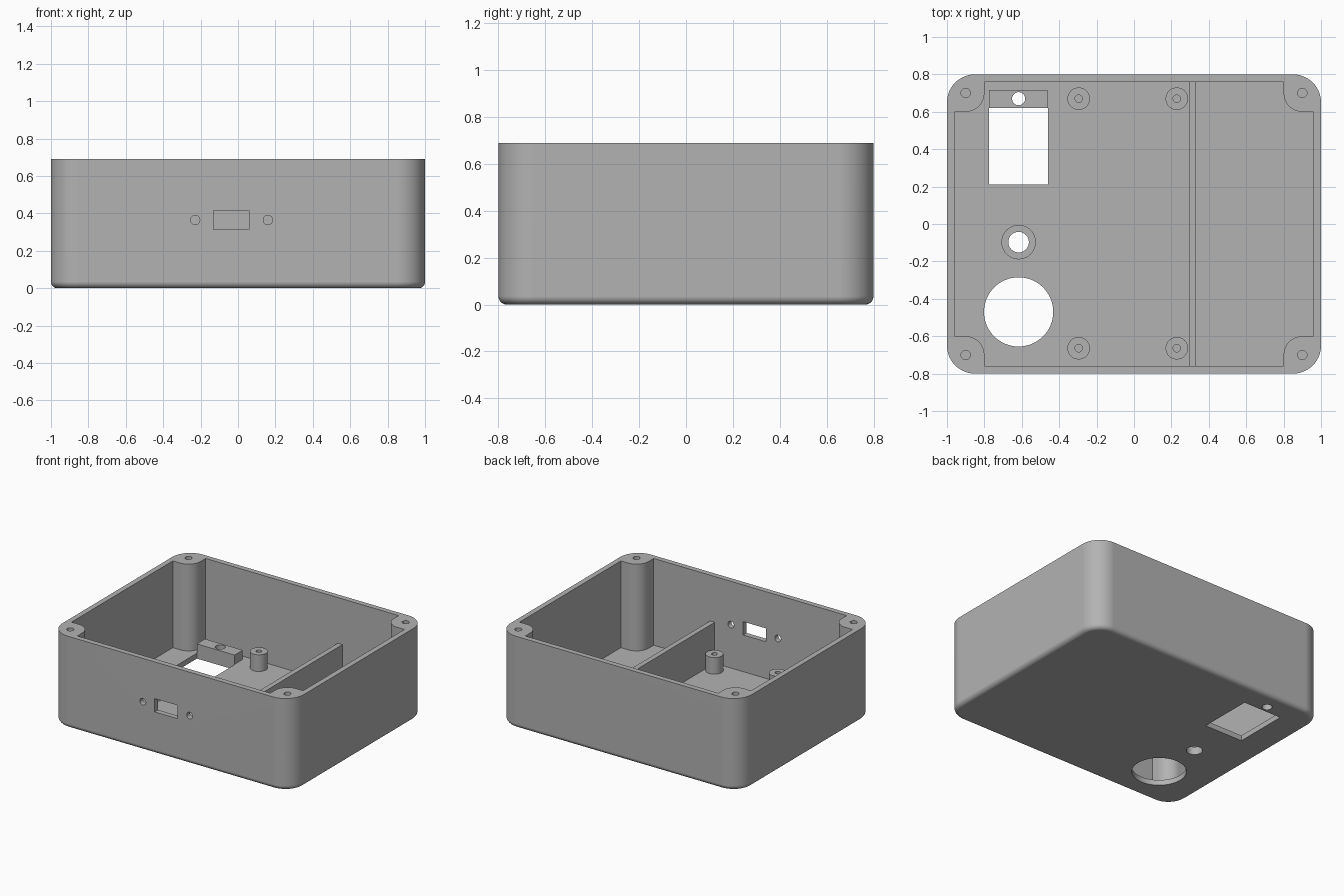
import bpy, bmesh, math
from mathutils import Matrix

cube = bpy.data.objects.get("Cube")
if cube:
    bpy.data.objects.remove(cube, do_unlink=True)

# Main dimensions
HX, HY, HEIGHT = 1.0, 0.8, 0.69
WALL, FLOOR, CORNER, FILLET = 0.04, 0.04, 0.15, 0.035
BOSS_X, BOSS_Y, BOSS_R = 0.9, 0.7, 0.1

grey = bpy.data.materials.new("Plain grey")
grey.use_nodes = True
grey.diffuse_color = (0.45, 0.45, 0.45, 1)
grey.node_tree.nodes["Principled BSDF"].inputs["Base Color"].default_value = grey.diffuse_color


def arc(cx, cy, r, a0, a1, n):
    angles = [math.radians(a0 + (a1 - a0) * i / n) for i in range(n + 1)]
    return [(cx + r * math.cos(a), cy + r * math.sin(a)) for a in angles]


def circle(cx, cy, r, n=40):
    return arc(cx, cy, r, 0, 360, n)[:-1]


def rect(x0, x1, y0, y1):
    return [(x0, y0), (x1, y0), (x1, y1), (x0, y1)]


def mirror_corner(quarter):
    """Repeat a counter-clockwise corner outline in all four quadrants."""
    flipped = quarter[::-1]
    return (quarter + [(-x, y) for x, y in flipped]
            + [(-x, -y) for x, y in quarter] + [(x, -y) for x, y in flipped])


def prism(name, outline, z0, z1, fillet=0, facing_front=False):
    bm = bmesh.new()
    base = bm.faces.new([bm.verts.new((x, y, z0)) for x, y in outline])
    top = bmesh.ops.extrude_face_region(bm, geom=[base])["geom"]
    bmesh.ops.translate(bm, vec=(0, 0, z1 - z0),
                        verts=[v for v in top if isinstance(v, bmesh.types.BMVert)])
    if fillet:
        rim = [e for e in bm.edges if all(abs(v.co.z - z0) < 1e-5 for v in e.verts)]
        bmesh.ops.bevel(bm, geom=rim, offset=fillet, segments=6, profile=0.5, affect='EDGES')
    if facing_front:
        bmesh.ops.transform(bm, matrix=Matrix.Rotation(math.pi / 2, 4, 'X'), verts=bm.verts)
    bmesh.ops.recalc_face_normals(bm, faces=bm.faces)
    mesh = bpy.data.meshes.new(name)
    bm.to_mesh(mesh)
    bm.free()
    mesh.materials.append(grey)
    obj = bpy.data.objects.new(name, mesh)
    bpy.context.collection.objects.link(obj)
    return obj


def cut(obj, outline, z0, z1, facing_front=False):
    cutter = prism("cutter", outline, z0, z1, facing_front=facing_front)
    cutter.hide_render = True
    mod = obj.modifiers.new("cut", 'BOOLEAN')
    mod.operation, mod.solver, mod.object = 'DIFFERENCE', 'EXACT', cutter
    bpy.context.view_layer.update()
    graph = bpy.context.evaluated_depsgraph_get()
    result = bpy.data.meshes.new_from_object(obj.evaluated_get(graph))
    obj.modifiers.clear()
    obj.data = result
    bpy.data.objects.remove(cutter, do_unlink=True)


def finish(obj):
    bpy.ops.object.select_all(action='DESELECT')
    obj.select_set(True)
    bpy.context.view_layer.objects.active = obj
    bpy.ops.object.shade_smooth_by_angle(angle=math.radians(30))
    weighted = obj.modifiers.new("even shading", 'WEIGHTED_NORMAL')
    weighted.keep_sharp = True


# Case shell, hollowed around the four corner screw bosses
shell = prism("case_shell", mirror_corner(
    arc(HX - CORNER, HY - CORNER, CORNER, 0, 90, 14)), 0, HEIGHT, FILLET)
inner_corner = ([(HX - WALL, BOSS_Y - BOSS_R)]
                + arc(BOSS_X, BOSS_Y, BOSS_R, 270, 180, 14)
                + [(BOSS_X - BOSS_R, HY - WALL)])
cut(shell, mirror_corner(inner_corner), FLOOR, 1)
for sx in (-1, 1):
    for sy in (-1, 1):
        cut(shell, circle(sx * BOSS_X, sy * BOSS_Y, 0.025, 24), 0.4, 1)

# Floor openings: window, cable hole, button hole, large round hole
PORT_X = -0.617
cable_hole = circle(PORT_X, 0.67, 0.035, 28)
button_hole = circle(PORT_X, -0.097, 0.055, 32)
for outline in (rect(-0.775, -0.46, 0.21, 0.62), cable_hole, button_hole,
                circle(PORT_X, -0.47, 0.185, 64)):
    cut(shell, outline, -0.1, 0.2)

# Front connector slot with a screw hole on each side
for outline in (rect(-0.13, 0.058, 0.315, 0.415),
                circle(-0.229, 0.365, 0.025, 24), circle(0.16, 0.365, 0.025, 24)):
    cut(shell, outline, 0.7, 0.9, facing_front=True)

# Clamp block behind the window
block = prism("window_block", rect(-0.775, -0.463, 0.62, 0.717), FLOOR, 0.11)
cut(block, cable_hole, 0, 0.2)

# Low collar around the button hole
collar = prism("button_collar", circle(PORT_X, -0.097, 0.092), FLOOR, 0.06)
cut(collar, button_hole, 0, 0.2)

# Dividing wall
divider = prism("divider_wall", rect(0.294, 0.332, -0.765, 0.765), 0.03, 0.347)

# Circuit board standoffs
standoffs = []
for x in (-0.296, 0.229):
    for y in (-0.664, 0.67):
        post = prism("board_standoff", circle(x, y, 0.06), 0.03, 0.165)
        cut(post, circle(x, y, 0.02, 20), 0.06, 0.3)
        standoffs.append(post)

for part in [shell, block, collar, divider] + standoffs:
    finish(part)
